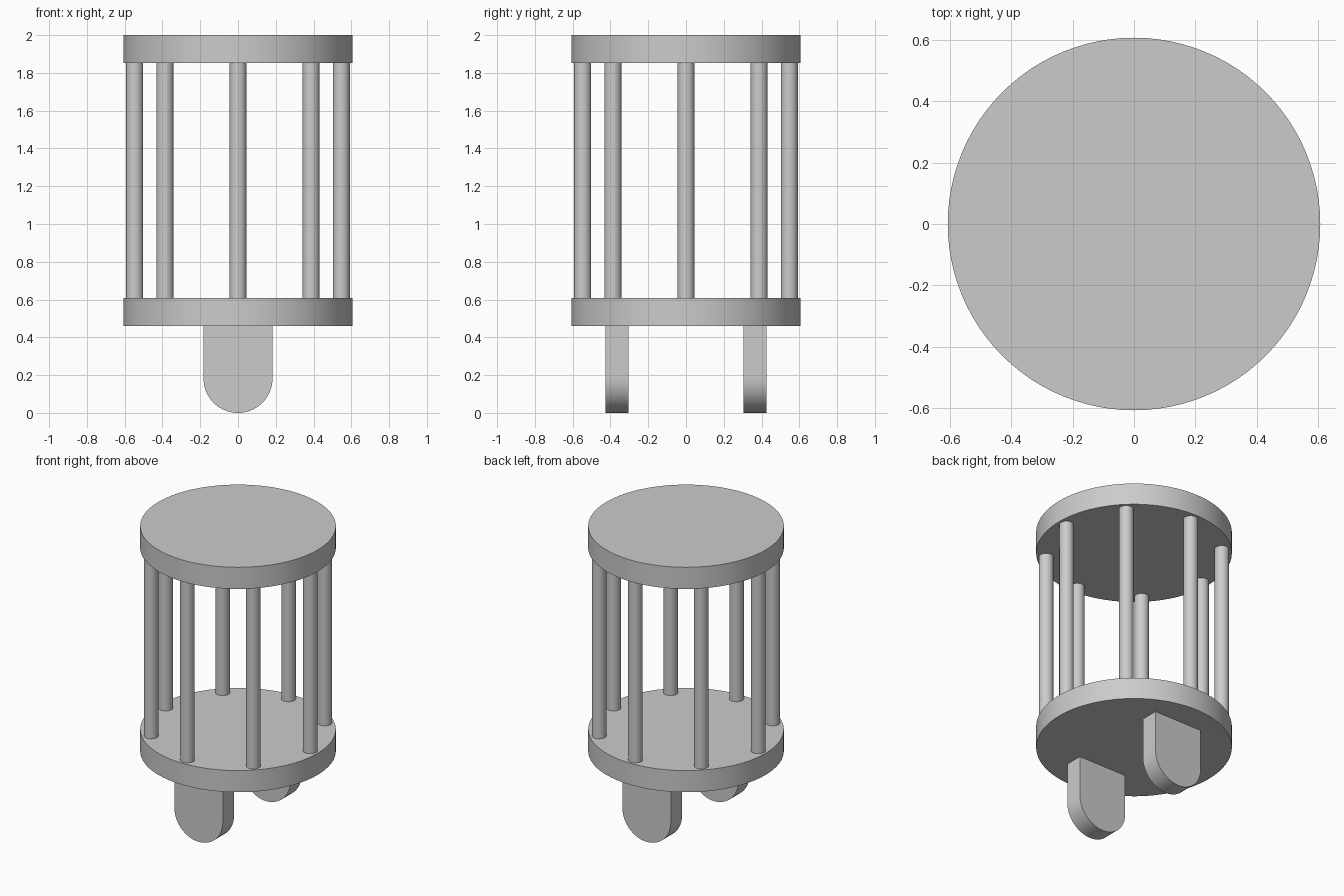
import bpy, bmesh, math
from mathutils import Matrix

if "Cube" in bpy.data.objects:
    bpy.data.objects.remove(bpy.data.objects["Cube"])

grey = bpy.data.materials.new("plain_grey")
grey.diffuse_color = (0.6, 0.6, 0.6, 1)
grey.use_nodes = True
grey.node_tree.nodes["Principled BSDF"].inputs["Base Color"].default_value = grey.diffuse_color


def finish(name, bm):
    bmesh.ops.recalc_face_normals(bm, faces=bm.faces)
    mesh = bpy.data.meshes.new(name)
    bm.to_mesh(mesh)
    bm.free()
    mesh.materials.append(grey)
    obj = bpy.data.objects.new(name, mesh)
    bpy.context.collection.objects.link(obj)
    bpy.context.view_layer.objects.active = obj
    obj.select_set(True)
    bpy.ops.object.shade_smooth_by_angle(angle=math.radians(30))
    obj.select_set(False)
    return obj


def cylinder(name, radius, z0, z1, x=0, y=0, sides=96):
    bm = bmesh.new()
    bmesh.ops.create_cone(bm, cap_ends=True, segments=sides, radius1=radius,
                          radius2=radius, depth=z1 - z0,
                          matrix=Matrix.Translation((x, y, (z0 + z1) / 2)))
    return finish(name, bm)


# Round plates at the bottom and top
cylinder("bottom_plate", 0.607, 0.46, 0.608)
cylinder("top_plate", 0.607, 1.852, 2.0)

# Ring of eight rods between the plates
for i in range(8):
    a = i * math.pi / 4
    cylinder(f"rod_{i + 1}", 0.045, 0.608, 1.852,
             0.547 * math.cos(a), 0.547 * math.sin(a), 32)


# Two upright tabs with rounded lower ends
def tab(name, y, radius=0.183, thickness=0.122, top=0.46):
    bm = bmesh.new()
    outline = [(radius, top), (-radius, top)]
    for i in range(33):
        a = math.pi + math.pi * i / 32
        outline.append((radius * math.cos(a), radius + radius * math.sin(a)))
    face = bm.faces.new([bm.verts.new((x, y - thickness / 2, z)) for x, z in outline])
    ext = bmesh.ops.extrude_face_region(bm, geom=[face])
    verts = [v for v in ext["geom"] if isinstance(v, bmesh.types.BMVert)]
    bmesh.ops.translate(bm, verts=verts, vec=(0, thickness, 0))
    return finish(name, bm)


tab("front_tab", -0.365)
tab("back_tab", 0.365)
